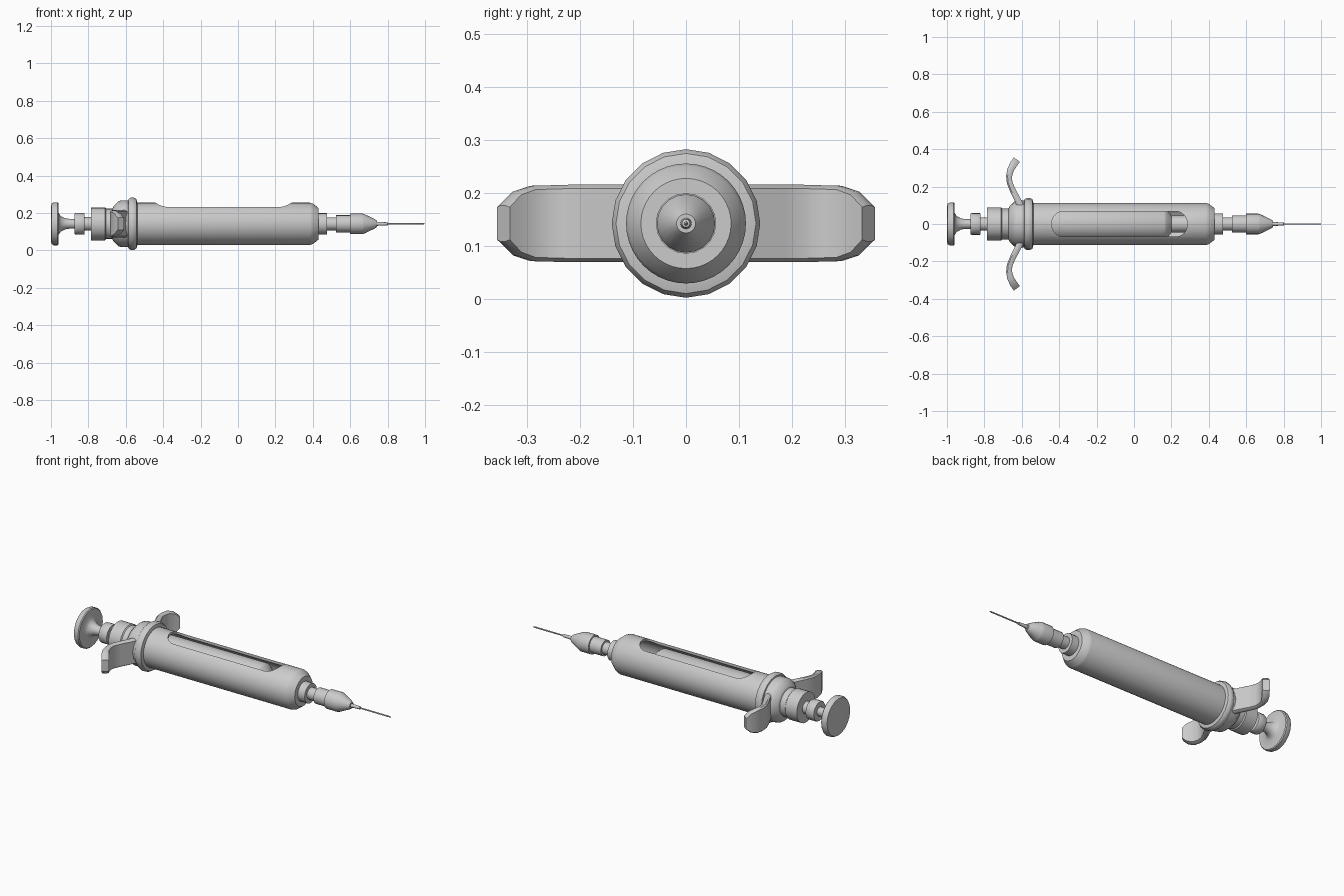
import bpy, bmesh, math
from mathutils import Vector

if "Cube" in bpy.data.objects:
    bpy.data.objects.remove(bpy.data.objects["Cube"])

AXIS_Z = 0.142


def finish(bm, name, angle=35):
    bmesh.ops.remove_doubles(bm, verts=bm.verts, dist=1e-5)
    bmesh.ops.recalc_face_normals(bm, faces=bm.faces)
    me = bpy.data.meshes.new(name)
    bm.to_mesh(me)
    bm.free()
    ob = bpy.data.objects.new(name, me)
    bpy.context.collection.objects.link(ob)
    smooth(ob, angle)
    return ob


def smooth(ob, angle=35):
    bpy.ops.object.select_all(action='DESELECT')
    ob.select_set(True)
    bpy.context.view_layer.objects.active = ob
    bpy.ops.object.shade_smooth_by_angle(angle=math.radians(angle))


def lathe(name, profile, sides=20, closed=False):
    """Spin (x, radius) points around the long axis."""
    bm = bmesh.new()
    rings = []
    for x, r in profile:
        rings.append([bm.verts.new((x, r * math.sin(2 * math.pi * i / sides),
                                    AXIS_Z + r * math.cos(2 * math.pi * i / sides)))
                      for i in range(sides)])
    pairs = list(zip(rings, rings[1:]))
    if closed:
        pairs.append((rings[-1], rings[0]))
    for a, b in pairs:
        for i in range(sides):
            j = (i + 1) % sides
            bm.faces.new((a[i], a[j], b[j], b[i]))
    if not closed:
        bm.faces.new(rings[0])
        bm.faces.new(rings[-1])
    return finish(bm, name)


# Hollow barrel with chamfered front
barrel = lathe("barrel", [(-0.57, 0.113), (0.385, 0.113), (0.40, 0.108), (0.43, 0.085),
                          (0.43, 0.03), (0.38, 0.03), (0.38, 0.101), (-0.57, 0.101)],
               40, closed=True)

# Window cutter: rounded slot through the top wall
bm = bmesh.new()
x0, x1, hw, cr = -0.44, 0.285, 0.068, 0.064
outline = []
for cx, cy, start in ((x1 - cr, hw - cr, 0), (x0 + cr, hw - cr, 90),
                      (x0 + cr, cr - hw, 180), (x1 - cr, cr - hw, 270)):
    for k in range(7):
        a = math.radians(start + 15 * k)
        outline.append(bm.verts.new((cx + cr * math.cos(a), cy + cr * math.sin(a), AXIS_Z + 0.03)))
face = bm.faces.new(outline)
ext = bmesh.ops.extrude_face_region(bm, geom=[face])
for v in ext["geom"]:
    if isinstance(v, bmesh.types.BMVert):
        v.co.z += 0.2
cutter = finish(bm, "window_cutter")
cutter.hide_render = True
mod = barrel.modifiers.new("window", 'BOOLEAN')
mod.operation = 'DIFFERENCE'
mod.solver = 'EXACT'
mod.object = cutter
bpy.context.view_layer.objects.active = barrel
bpy.ops.object.modifier_apply(modifier=mod.name)
bpy.data.objects.remove(cutter)
smooth(barrel)

# Cartridge seen through the window, with a thinner neck
lathe("cartridge", [(-0.56, 0.09), (0.16, 0.09), (0.175, 0.08), (0.20, 0.045), (0.40, 0.045)], 32)

# Rounded flange ring behind the barrel
lathe("flange", [(-0.59, 0.115), (-0.585, 0.132), (-0.573, 0.14), (-0.556, 0.14),
                 (-0.543, 0.132), (-0.538, 0.112)])

# Grip collar and rear cap
lathe("collar", [(-0.67, 0.085), (-0.665, 0.095), (-0.64, 0.12), (-0.625, 0.125), (-0.58, 0.125)])
lathe("rear_cap", [(-0.785, 0.088), (-0.71, 0.088), (-0.705, 0.082), (-0.66, 0.082)])

# Plunger rod, nut and thumb disc
lathe("plunger_rod", [(-0.83, 0.036), (-0.77, 0.036)])
lathe("plunger_nut", [(-0.873, 0.055), (-0.868, 0.058), (-0.825, 0.058), (-0.82, 0.055)])
lathe("thumb_disc", [(-1.0, 0.09), (-0.997, 0.108), (-0.985, 0.115), (-0.965, 0.115),
                     (-0.96, 0.11), (-0.96, 0.06), (-0.948, 0.042), (-0.925, 0.03),
                     (-0.90, 0.026), (-0.865, 0.026)])

# Nozzle, needle hub and needle
lathe("nozzle", [(0.42, 0.057), (0.475, 0.057), (0.475, 0.035), (0.53, 0.035)])
lathe("needle_hub", [(0.525, 0.046), (0.60, 0.046), (0.60, 0.055), (0.665, 0.055),
                     (0.675, 0.052), (0.73, 0.026), (0.742, 0.018)])
lathe("needle_base", [(0.735, 0.011), (0.80, 0.008), (0.802, 0.004)], 12)
lathe("needle", [(0.79, 0.004), (0.99, 0.004), (1.0, 0.001)], 10)

# Curved finger wings: (x, y, half width, half thickness)
path = [(-0.595, 0.07, 0.073, 0.018), (-0.622, 0.13, 0.073, 0.017),
        (-0.648, 0.18, 0.073, 0.016), (-0.665, 0.22, 0.073, 0.015),
        (-0.668, 0.255, 0.072, 0.016), (-0.660, 0.29, 0.071, 0.018),
        (-0.643, 0.321, 0.060, 0.020), (-0.626, 0.344, 0.034, 0.020)]
for side, name in ((1, "finger_wing_left"), (-1, "finger_wing_right")):
    bm = bmesh.new()
    rings = []
    for i, (x, y, w, t) in enumerate(path):
        a, b = path[max(i - 1, 0)], path[min(i + 1, len(path) - 1)]
        d = Vector((b[0] - a[0], b[1] - a[1])).normalized()
        n = Vector((d.y, -d.x))
        section = ((t, -w * 0.9), (t, w * 0.9), (t * 0.3, w), (-t * 0.5, w),
                   (-t, w * 0.9), (-t, -w * 0.9), (-t * 0.5, -w), (t * 0.3, -w))
        rings.append([bm.verts.new((x + n.x * u, side * (y + n.y * u), AXIS_Z + z))
                      for u, z in section])
    for a, b in zip(rings, rings[1:]):
        for i in range(8):
            j = (i + 1) % 8
            bm.faces.new((a[i], a[j], b[j], b[i]))
    bm.faces.new(rings[0])
    bm.faces.new(rings[-1])
    finish(bm, name, 40)
